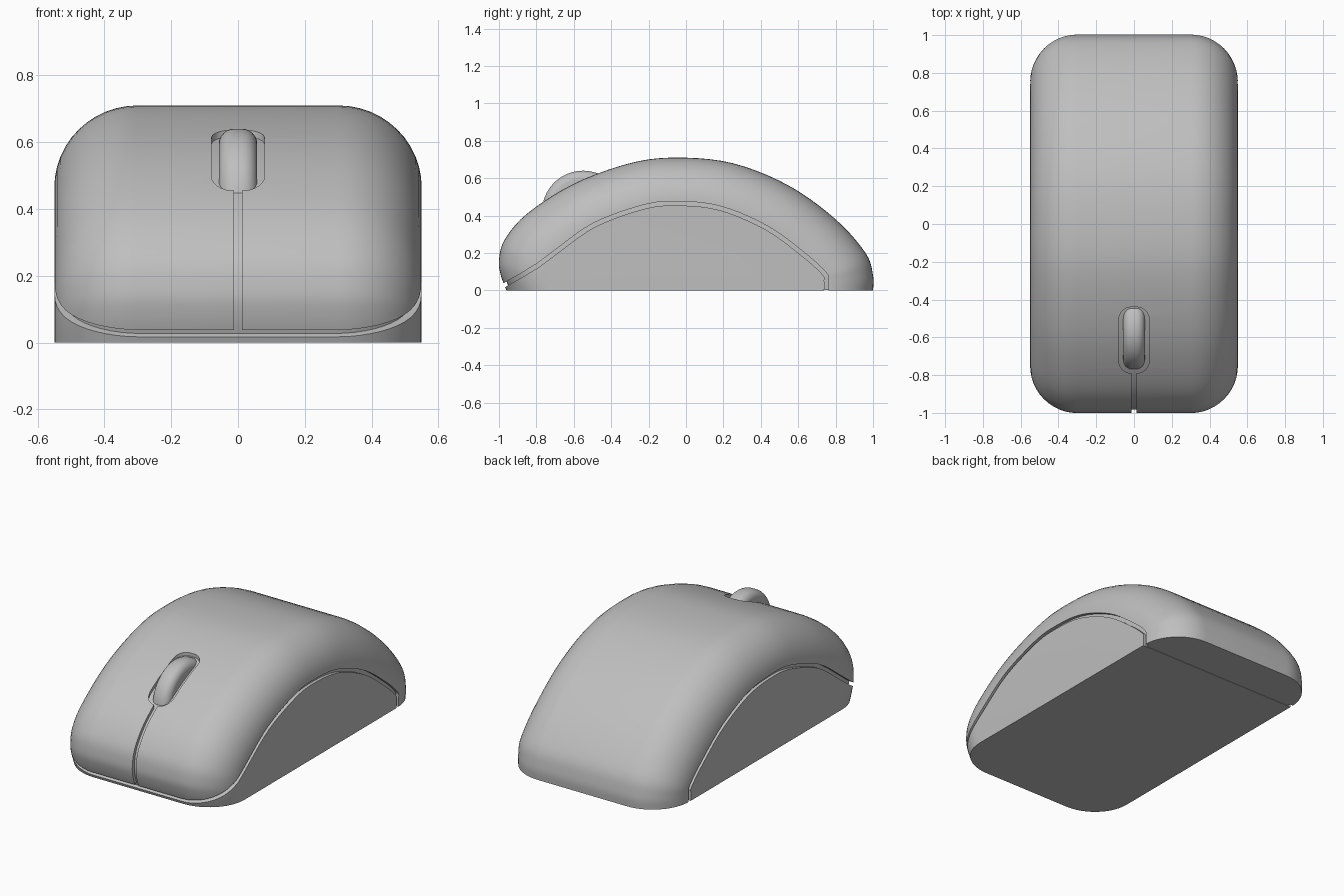
import bpy, bmesh, math
from mathutils import Vector

cube = bpy.data.objects.get("Cube")
if cube:
    bpy.data.objects.remove(cube)

grey = bpy.data.materials.new("plain_grey")
grey.use_nodes = True
grey.diffuse_color = (0.52, 0.52, 0.52, 1)
grey.node_tree.nodes["Principled BSDF"].inputs["Base Color"].default_value = grey.diffuse_color

HALF_WIDTH, ROUND = 0.55, 0.25

# Side outline pairs: centre outline (y, z), then flat-side outline (y, z)
OUTLINE = [Vector(p) for p in (
    (-.96, 0, -.72, 0), (-.99, .08, -.74, .05), (-1, .16, -.75, .10),
    (-.97, .27, -.74, .15), (-.85, .41, -.69, .21), (-.6, .57, -.49, .35),
    (-.3, .68, -.23, .445), (-.05, .71, -.05, .465), (.25, .68, .18, .44),
    (.55, .56, .43, .335), (.8, .38, .63, .19), (.96, .2, .74, .09),
    (1, .08, .75, .05), (1, 0, .75, 0))]


def smooth(points, steps=5):
    """Pass a smooth curve through the points."""
    result = []
    last = len(points) - 1
    for i in range(last):
        a, b, c, d = (points[max(0, min(last, i + k))] for k in (-1, 0, 1, 2))
        for s in range(steps):
            t = s / steps
            result.append(b + (c - a) * (t / 2) + (a * 2 - b * 5 + c * 4 - d) * (t * t / 2)
                          + (b * 3 - a - c * 3 + d) * (t ** 3 / 2))
    return result + [points[last]]


def make_object(name, bm):
    bmesh.ops.recalc_face_normals(bm, faces=bm.faces)
    mesh = bpy.data.meshes.new(name)
    bm.to_mesh(mesh)
    bm.free()
    mesh.materials.append(grey)
    obj = bpy.data.objects.new(name, mesh)
    bpy.context.collection.objects.link(obj)
    return obj


def loft(name, rings):
    """Bridge closed rings of points and cap both ends."""
    bm = bmesh.new()
    loops = [[bm.verts.new(p) for p in ring] for ring in rings]
    for a, b in zip(loops, loops[1:]):
        for i in range(len(a)):
            j = (i + 1) % len(a)
            bm.faces.new((a[i], a[j], b[j], b[i]))
    bm.faces.new(loops[0])
    bm.faces.new(loops[-1])
    return make_object(name, bm)


def select_only(obj):
    bpy.ops.object.select_all(action='DESELECT')
    obj.select_set(True)
    bpy.context.view_layer.objects.active = obj


def finish(obj):
    """Apply the modifiers and smooth the shading."""
    select_only(obj)
    for mod in list(obj.modifiers):
        bpy.ops.object.modifier_apply(modifier=mod.name)
    bpy.ops.object.shade_smooth_by_angle(angle=math.radians(35))


def body(name):
    section = smooth(OUTLINE)
    angles = [math.pi / 2 * i / 12 for i in range(13)]
    half = [(HALF_WIDTH - ROUND + ROUND * math.sin(a), 1 - math.cos(a)) for a in angles]
    stations = [(-x, t) for x, t in reversed(half)] + half
    rings = []
    for x, t in stations:
        rings.append([(x, p[0] + (p[2] - p[0]) * t, max(0, p[1] + (p[3] - p[1]) * t))
                      for p in section])
    return loft(name, rings)


def ribbon(name, path, half_thick):
    """Thin cutter following a side-view path across the full width."""
    sides = [[], []]
    for i, p in enumerate(path):
        along = (path[min(i + 1, len(path) - 1)] - path[max(i - 1, 0)]).normalized()
        normal = Vector((-along.y, along.x)) * half_thick
        sides[0].append(p + normal)
        sides[1].append(p - normal)
    loop = sides[0] + sides[1][::-1]
    return loft(name, [[(x, p.x, p.y) for p in loop] for x in (-.65, .65)])


def rounded_slot(name, x, y0, y1, z0, z1, radius):
    loop = []
    corners = ((x, y1), (-x, y1), (-x, y0), (x, y0))
    for k, (cx, cy) in enumerate(corners):
        ox = cx - math.copysign(radius, cx)
        oy = cy + (radius if cy == y0 else -radius)
        for i in range(9):
            a = math.pi / 2 * (k + i / 8)
            loop.append((ox + radius * math.cos(a), oy + radius * math.sin(a)))
    return loft(name, [[(px, py, z) for px, py in loop] for z in (z0, z1)])


# Outer shell and an inner core that forms the floor of every groove
shell = body("outer_shell")
core = body("inner_core")
core.scale = (.965, .98, .97)
core.location.z = .002

# Panel seam, button split and wheel opening
flat_side = [Vector((p[2], p[3])) for p in smooth(OUTLINE[4:])]
seam = [Vector(p) for p in ((-1.06, -.03), (-.96, .035), (-.88, .08), (-.79, .135))]
cutters = [
    ribbon("seam_cutter", seam + flat_side + [Vector((.75, -.06))], .011),
    rounded_slot("button_split_cutter", .012, -1.1, -.76, .03, .8, .002),
    rounded_slot("wheel_opening_cutter", .08, -.79, -.44, .3, .9, .065),
]
for cutter in cutters:
    mod = shell.modifiers.new(cutter.name, 'BOOLEAN')
    mod.operation = 'DIFFERENCE'
    mod.solver = 'EXACT'
    mod.object = cutter
finish(shell)
finish(core)
for cutter in cutters:
    bpy.data.objects.remove(cutter)

# Scroll wheel
bpy.ops.mesh.primitive_cylinder_add(vertices=64, radius=.22, depth=.115,
                                    location=(0, -.55, .42), rotation=(0, math.pi / 2, 0))
wheel = bpy.context.object
wheel.name = "scroll_wheel"
wheel.data.materials.append(grey)
bevel = wheel.modifiers.new("rounded_rim", 'BEVEL')
bevel.width = .045
bevel.segments = 6
bevel.limit_method = 'ANGLE'
finish(wheel)
